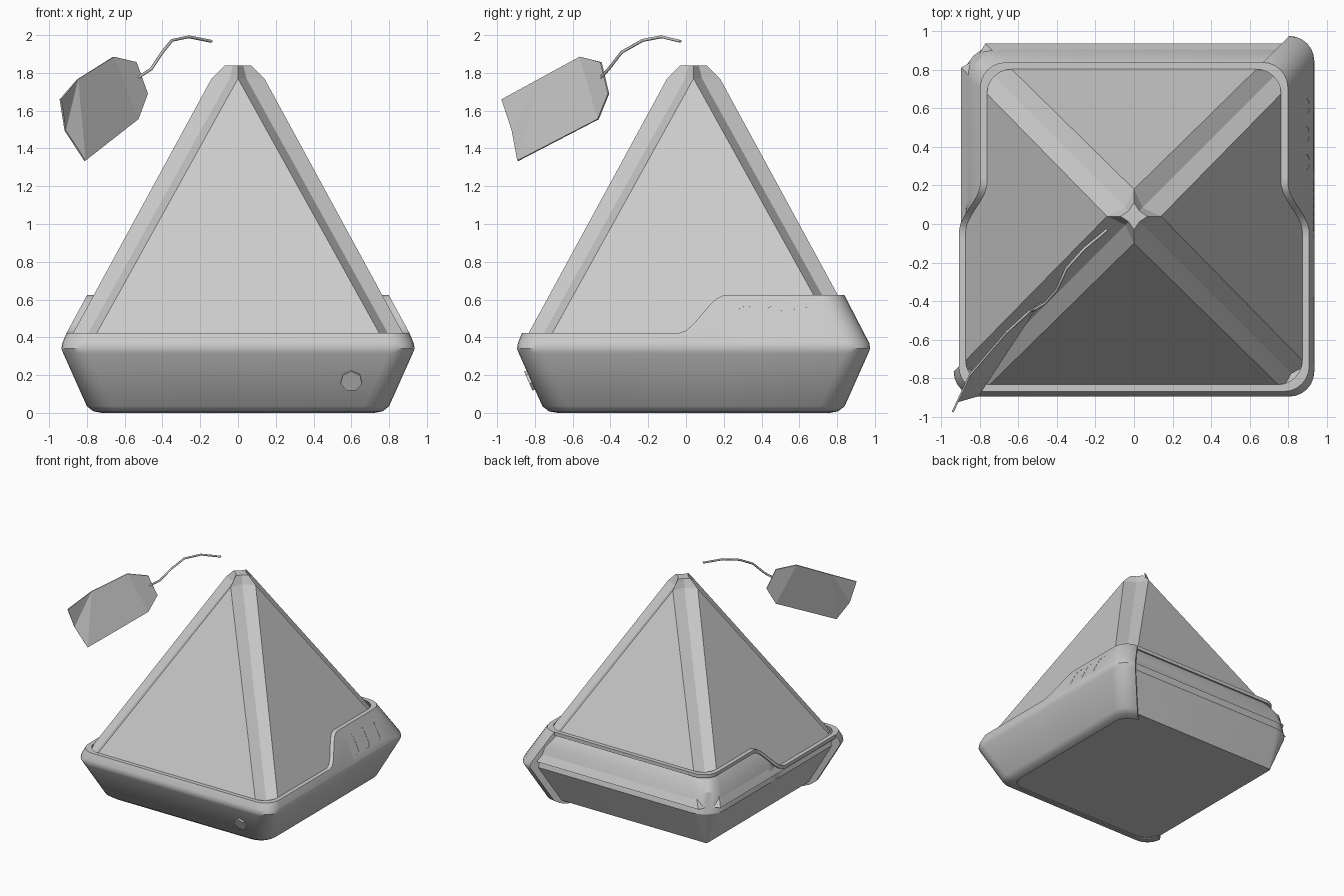
import bpy, bmesh
from math import cos, sin, radians
from mathutils import Vector

if "Cube" in bpy.data.objects:
    bpy.data.objects.remove(bpy.data.objects["Cube"])

CY = 0.04                                   # tray and pyramid centre in y


def X(z):                                   # half width of the pyramid at height z
    return 0.14 + 0.544 * (1.77 - z)


def rim_z(y):                               # low front rim, raised back rim
    t = min(max((y + 0.04) / 0.25, 0), 1)
    return 0.422 + 0.203 * t * t * (3 - 2 * t)


def activate(ob):
    bpy.ops.object.select_all(action='DESELECT')
    ob.select_set(True)
    bpy.context.view_layer.objects.active = ob


def make(name, verts, faces, smooth=None, merge=False):
    me = bpy.data.meshes.new(name)
    bm = bmesh.new()
    vs = [bm.verts.new(v) for v in verts]
    for f in faces:
        bm.faces.new([vs[i] for i in f])
    if merge:
        bmesh.ops.remove_doubles(bm, verts=bm.verts, dist=1e-4)
    bmesh.ops.recalc_face_normals(bm, faces=bm.faces)
    bm.to_mesh(me)
    bm.free()
    ob = bpy.data.objects.new(name, me)
    bpy.context.collection.objects.link(ob)
    activate(ob)
    if smooth:
        bpy.ops.object.shade_smooth_by_angle(angle=radians(smooth))
    return ob


def pos(spec, h, r=0.13, r_end=0.13):       # point of a rounded square of half size h
    kind, sx, sy, a = spec
    if kind == 'edge':
        return sx * h, a
    if kind == 'end':
        r = r_end
    return sx * (h - r) + r * cos(radians(a)), sy * (h - r) + r * sin(radians(a))


def corner(sx, sy, a0):
    return [('corner', sx, sy, a0 + 90 * i / 6) for i in range(7)]


def edge(sx, ys):
    return [('edge', sx, 0, y) for y in ys]


def sweep(name, path, profile, smooth):     # closed profile along an open path
    verts = []
    for s in path:
        zr = rim_z(pos(s, 0.85)[1] + CY)
        prof = profile(zr)
        for h, z, *radii in prof:
            x, y = pos(s, h, *radii)
            verts.append((x, y + CY, z))
    m, n = len(prof), len(path)
    faces = [(i * m + j, i * m + (j + 1) % m, (i + 1) * m + (j + 1) % m, (i + 1) * m + j)
             for i in range(n - 1) for j in range(m)]
    faces += [tuple(range(m)), tuple(range((n - 1) * m, n * m))]
    return make(name, verts, faces, smooth)


STEPS = [-0.12 + 0.04 * i for i in range(9)]
front_path = corner(-1, -1, 180) + corner(1, -1, 270) + edge(1, STEPS) + corner(1, 1, 0)
rear_path = [('end', 1, 1, 90)] + corner(-1, 1, 90) + edge(-1, STEPS[::-1]) + [('end', -1, -1, 180)]


# outer tray shell: front and right side, wrapping two corners
def front_profile(zr):
    return [(0.72, 0), (0.765, 0.008), (0.80, 0.035), (0.925, 0.315), (0.935, 0.34), (0.93, 0.37),
            (X(zr) + 0.035, zr), (X(zr), zr), (0.885, 0.36), (0.76, 0.05), (0.713, 0.006)]


# recessed back and left walls, hollow corner, overhanging rim
def rear_profile(zr):
    zp = min(0.5, zr - 0.05)
    zl = zr - 0.03
    return [(0.755, 0.03, 0.02, 0.13), (0.888, 0.33, 0.19, 0.07),
            (min(X(zp) + 0.02, 0.872), zp, 0.15, 0.09),
            (min(X(zl) + 0.005, 0.87), zl), (X(zr) + 0.035, zl), (X(zr) + 0.035, zr), (X(zr), zr),
            (min(X(zl) - 0.015, 0.855), zl), (0.84, 0.33, 0.19, 0.07), (0.70, 0.04, 0.02, 0.13)]


shell = sweep("tray_outer_shell", front_path, front_profile, 35)
sweep("tray_rear_walls", rear_path, rear_profile, 30)

# tray bottom, slightly recessed
bottom = [pos(s, 0.75) for s in corner(-1, -1, 180) + corner(1, -1, 270) + corner(1, 1, 0)]
bottom.append((-0.75, 0.75))
make("tray_bottom", [(x, y + CY, 0.031) for x, y in bottom], [tuple(range(len(bottom)))])

# three very shallow vent slots in the right side
for i in range(3):
    bpy.ops.mesh.primitive_cube_add(size=1)
    cut = bpy.context.object
    cut.name = "vent_cutter"
    bm = bmesh.new()
    bm.from_mesh(cut.data)
    bmesh.ops.scale(bm, vec=Vector((0.03, 0.08, 0.17)), verts=bm.verts)
    along = [e for e in bm.edges if abs(e.verts[0].co.x - e.verts[1].co.x) > 0.01]
    bmesh.ops.bevel(bm, geom=along, offset=0.028, segments=3, profile=0.5, affect='EDGES')
    bm.to_mesh(cut.data)
    bm.free()
    cut.rotation_euler = (0, radians(-27), 0)
    cut.location = (0.881, 0.32 + 0.145 * i, 0.494)
    cut.hide_render = True
    activate(shell)
    mod = shell.modifiers.new("vent", 'BOOLEAN')
    mod.operation = 'DIFFERENCE'
    mod.solver = 'EXACT'
    mod.object = cut
    bpy.ops.object.modifier_apply(modifier=mod.name)
    bpy.data.objects.remove(cut)

# button on the front wall
bpy.ops.mesh.primitive_cylinder_add(vertices=7, radius=0.058, depth=0.03,
                                    location=(0.6, -0.82, 0.172),
                                    rotation=(radians(90 + 24), 0, 0))
bpy.context.object.name = "front_button"

# pyramid with V-grooved corner seams
verts, faces = [], []
for x, w, d, z in [(X(0.38), 0.125, 0.08, 0.38), (0.14, 0.14, 0.095, 1.77), (0.07, 0.07, 0.042, 1.84)]:
    quarter = [(x, x - w), (x - d, x - d), (x - w, x)]
    for k in range(4):
        for px, py in quarter:
            for _ in range(k):
                px, py = -py, px
            verts.append((px, py + CY, z))
for lv in range(2):
    for j in range(12):
        a, b = lv * 12 + j, lv * 12 + (j + 1) % 12
        faces.append((a, b, b + 12, a + 12))
faces.append(tuple(range(24, 36)))
make("pyramid_bag", verts, faces, merge=True)

# paper tag
tag = make("paper_tag",
           [(-.94, -.975, 1.66), (-.85, -.78, 1.765), (-.66, -.56, 1.885), (-.54, -.45, 1.857),
            (-.48, -.41, 1.69), (-.53, -.465, 1.555), (-.81, -.89, 1.335), (-.915, -.92, 1.495)],
           [(0, 1, 7), (1, 6, 7), (1, 2, 5, 6), (2, 3, 4, 5)])
sol = tag.modifiers.new("thickness", 'SOLIDIFY')
sol.thickness = 0.01
sol.offset = 0

# string
cu = bpy.data.curves.new("tag_string", 'CURVE')
cu.dimensions = '3D'
cu.bevel_depth = 0.008
cu.bevel_resolution = 1
cu.use_fill_caps = True
pts = [(-.53, -.45, 1.775), (-.46, -.41, 1.82), (-.40, -.34, 1.91), (-.35, -.23, 1.972),
       (-.26, -.13, 1.991), (-.14, -.03, 1.967)]
sp = cu.splines.new('POLY')
sp.points.add(len(pts) - 1)
for p, c in zip(sp.points, pts):
    p.co = (*c, 1)
bpy.context.collection.objects.link(bpy.data.objects.new("tag_string", cu))
